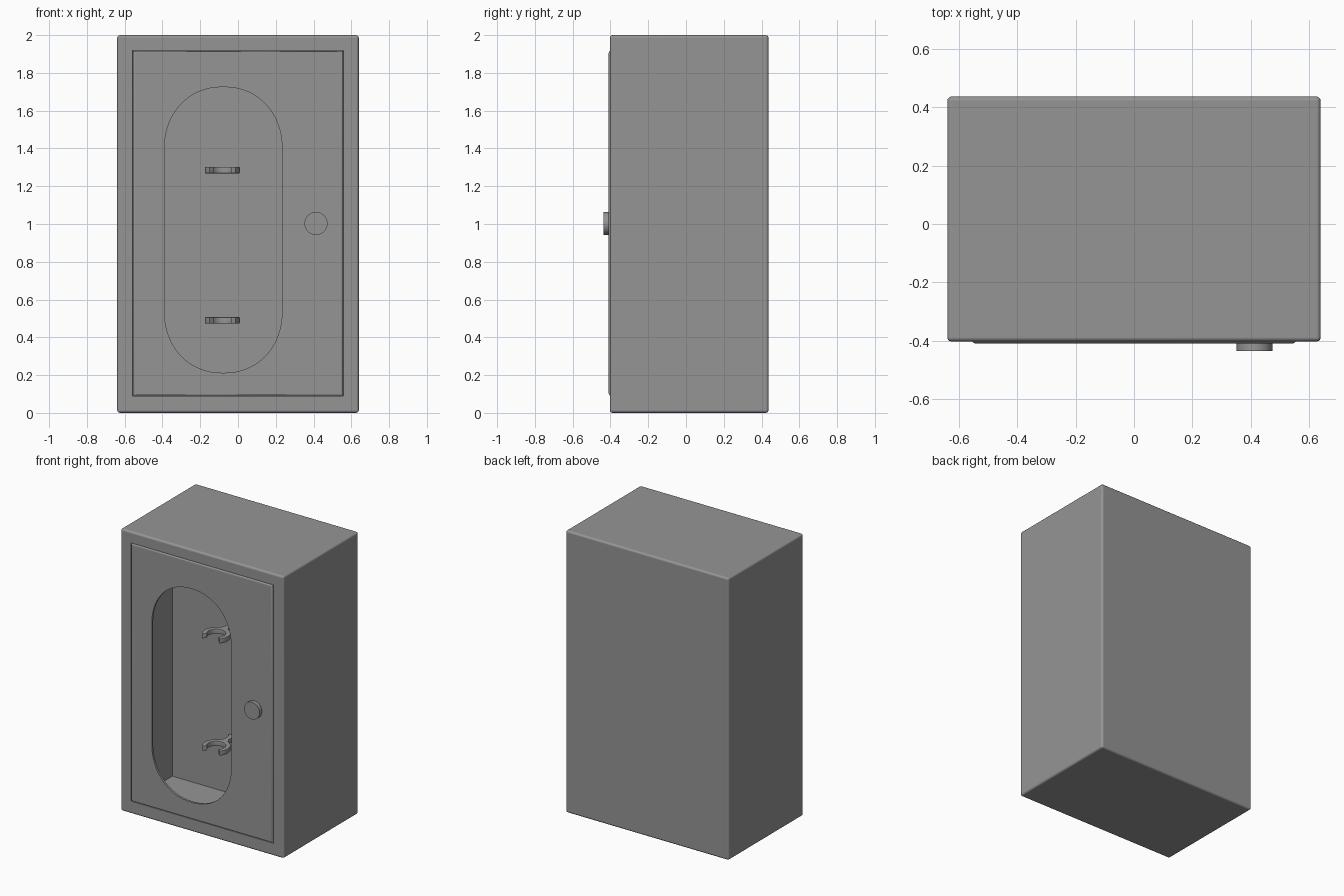
import bpy, bmesh
from math import sin, cos, pi, radians, copysign

if "Cube" in bpy.data.objects:
    bpy.data.objects.remove(bpy.data.objects["Cube"])

FRONT, BACK, CAVITY = -0.403, 0.437, 0.06      # y of cabinet front, back, niche wall
DOOR_X, DOOR_Z0, DOOR_Z1 = 0.557, 0.09, 1.918

grey = bpy.data.materials.new("dark_grey")
grey.diffuse_color = (0.3, 0.3, 0.3, 1)
grey.use_nodes = True
grey.node_tree.nodes["Principled BSDF"].inputs["Base Color"].default_value = grey.diffuse_color


def finish(name, bm):
    bmesh.ops.recalc_face_normals(bm, faces=bm.faces)
    me = bpy.data.meshes.new(name)
    bm.to_mesh(me)
    bm.free()
    me.materials.append(grey)
    ob = bpy.data.objects.new(name, me)
    bpy.context.collection.objects.link(ob)
    return ob


def smooth(ob):
    """Smooth rounded edges while large faces stay flat."""
    bpy.ops.object.select_all(action='DESELECT')
    ob.select_set(True)
    bpy.context.view_layer.objects.active = ob
    bpy.ops.object.shade_smooth_by_angle(angle=radians(35))
    mod = ob.modifiers.new("flat_faces", 'WEIGHTED_NORMAL')
    mod.keep_sharp = True
    mod.weight = 100


def box(bm, x0, x1, y0, y1, z0, z1):
    for v in bmesh.ops.create_cube(bm, size=1)['verts']:
        v.co = (x1 if v.co.x > 0 else x0, y1 if v.co.y > 0 else y0,
                z1 if v.co.z > 0 else z0)


def prism(bm, points, offset):
    """Close a polygon of 3D points and extrude it by offset."""
    face = bm.faces.new([bm.verts.new(p) for p in points])
    new = bmesh.ops.extrude_face_region(bm, geom=[face], use_keep_orig=True)['geom']
    bmesh.ops.translate(bm, vec=offset,
                        verts=[g for g in new if isinstance(g, bmesh.types.BMVert)])


def bevel(bm, edges, offset, segments):
    bmesh.ops.bevel(bm, geom=edges, offset=offset, segments=segments,
                    profile=0.5, affect='EDGES')


# cabinet shell with a recessed niche behind the door
bm = bmesh.new()
box(bm, -0.64, 0.64, FRONT, BACK, 0, 2)
front = min(bm.faces, key=lambda f: f.calc_center_median().y)
bmesh.ops.inset_region(bm, faces=[front], thickness=0.08)
for v in front.verts:
    v.co.x = DOOR_X if v.co.x > 0 else -DOOR_X
    v.co.z = DOOR_Z1 if v.co.z > 1 else DOOR_Z0
niche = bmesh.ops.extrude_discrete_faces(bm, faces=[front])['faces'][0]
for v in niche.verts:
    v.co.y = CAVITY
bevel(bm, [e for e in bm.edges if all(abs(v.co.x) > 0.6 for v in e.verts)], 0.015, 3)
bevel(bm, [e for e in bm.edges if all(
    abs(v.co.y - FRONT) < 1e-4 and abs(v.co.x) < 0.6 and 0.05 < v.co.z < 1.95
    for v in e.verts)], 0.005, 2)
smooth(finish("cabinet", bm))

# door panel with softened front edges
bm = bmesh.new()
box(bm, -DOOR_X + 0.002, DOOR_X - 0.002, -0.409, -0.394, DOOR_Z0 + 0.002, DOOR_Z1 - 0.002)
bevel(bm, [e for e in bm.edges if all(v.co.y < -0.4 for v in e.verts)], 0.01, 3)
door = finish("door", bm)

# oval window cut through the door
bm = bmesh.new()
CX, RX, RZ, N, P = -0.078, 0.312, 0.335, 32, 2 / 2.15
power = lambda c: copysign(abs(c) ** P, c)
pts = []
for zc, start in ((1.39, 0), (0.547, pi)):
    for i in range(N + 1):
        a = start + pi * i / N
        pts.append((CX + RX * power(cos(a)), -0.5, zc + RZ * power(sin(a))))
prism(bm, pts, (0, 0.2, 0))
cutter = finish("window_cutter", bm)
cutter.hide_render = True
mod = door.modifiers.new("window", 'BOOLEAN')
mod.operation, mod.solver, mod.object = 'DIFFERENCE', 'EXACT', cutter
bpy.context.view_layer.objects.active = door
bpy.ops.object.modifier_apply(modifier=mod.name)
bpy.data.objects.remove(cutter)
smooth(door)

# round door knob
bm = bmesh.new()
prism(bm, [(0.413 + 0.061 * cos(2 * pi * i / 48), -0.436, 1.003 + 0.061 * sin(2 * pi * i / 48))
           for i in range(48)], (0, 0.04, 0))
smooth(finish("door_knob", bm))


# open clamp hooks on stems fixed to the niche wall
def hook(name, z):
    cx, cy, ro, ri, t = -0.0825, -0.125, 0.0925, 0.06, 0.036
    arc = lambda r, a0, a1, n: [(r * cos(radians(a0 + (a1 - a0) * i / n)),
                                 cy + r * sin(radians(a0 + (a1 - a0) * i / n)))
                                for i in range(n + 1)]
    half = arc(ri, 90, -42, 16) + arc(ro, -42, 62, 16)
    half += [(0.028, -0.03), (0.019, -0.012), (0.016, 0.01), (0.018, 0.03),
             (0.026, 0.048), (0.036, CAVITY + 0.005)]
    outline = half + [(-x, y) for x, y in reversed(half[1:])]
    bm = bmesh.new()
    prism(bm, [(cx + x, y, z - t / 2) for x, y in outline], (0, 0, t))
    # rounded rims above and below
    bevel(bm, [e for e in bm.edges if abs(e.verts[0].co.z - e.verts[1].co.z) < 1e-5], 0.006, 2)
    smooth(finish(name, bm))


hook("upper_hook", 1.285)
hook("lower_hook", 0.49)
